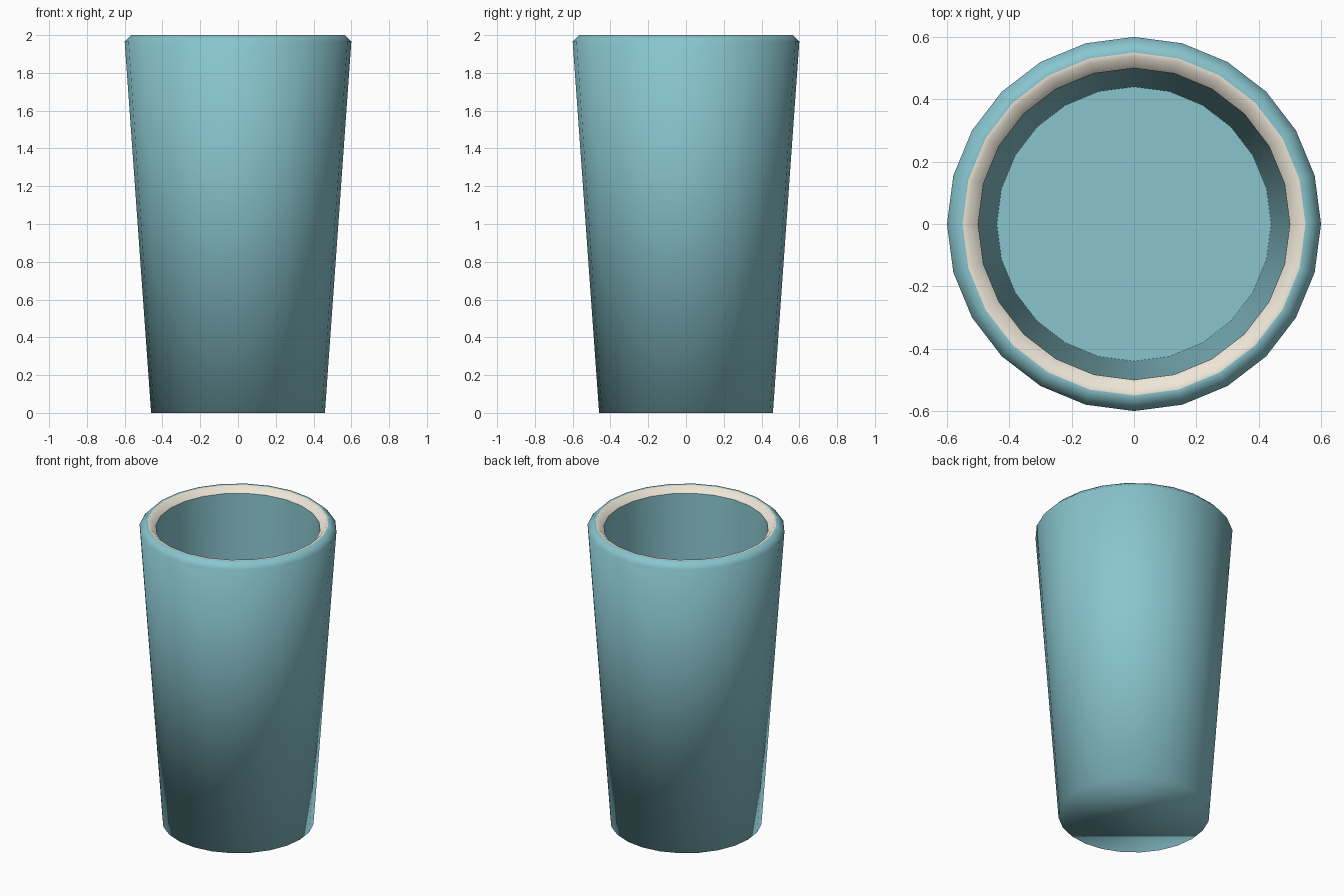
import bpy, bmesh
from math import cos, sin, pi

if "Cube" in bpy.data.objects:
    bpy.data.objects.remove(bpy.data.objects["Cube"])

SIDES = 24
TEAL, CREAM = 0, 1

# Cross-section (radius, height) from the underside, over the rim, to the inner floor
PROFILE = [(0.46, 0.0), (0.60, 1.965), (0.565, 2.0), (0.55, 2.0),
           (0.535, 2.0), (0.50, 1.965), (0.44, 0.08)]
CREAM_BANDS = {3, 4}      # bands forming the pale lip
SHARP_RINGS = {5, 6}      # inner lip edge and floor edge


def material(name, color):
    m = bpy.data.materials.new(name)
    m.diffuse_color = (*color, 1)
    m.use_nodes = True
    m.node_tree.nodes["Principled BSDF"].inputs["Base Color"].default_value = m.diffuse_color
    return m


bm = bmesh.new()
rings = [[bm.verts.new((r * cos(2 * pi * i / SIDES), r * sin(2 * pi * i / SIDES), z))
          for i in range(SIDES)] for r, z in PROFILE]

# Walls and rim
for b, (low, high) in enumerate(zip(rings, rings[1:])):
    for i in range(SIDES):
        j = (i + 1) % SIDES
        f = bm.faces.new((low[i], low[j], high[j], high[i]))
        f.smooth = True
        f.material_index = CREAM if b in CREAM_BANDS else TEAL

# Underside blends softly into the wall; inner floor is flat
bm.faces.new(rings[0][::-1]).smooth = True
bm.faces.new(rings[-1])

# Crisp edges inside the cup
for k in SHARP_RINGS:
    for i in range(SIDES):
        bm.edges.get((rings[k][i], rings[k][(i + 1) % SIDES])).smooth = False

bm.normal_update()
mesh = bpy.data.meshes.new("cup")
bm.to_mesh(mesh)
bm.free()
mesh.materials.append(material("teal", (0.25, 0.56, 0.62)))
mesh.materials.append(material("cream", (0.85, 0.79, 0.68)))
cup = bpy.data.objects.new("cup", mesh)
bpy.context.collection.objects.link(cup)
